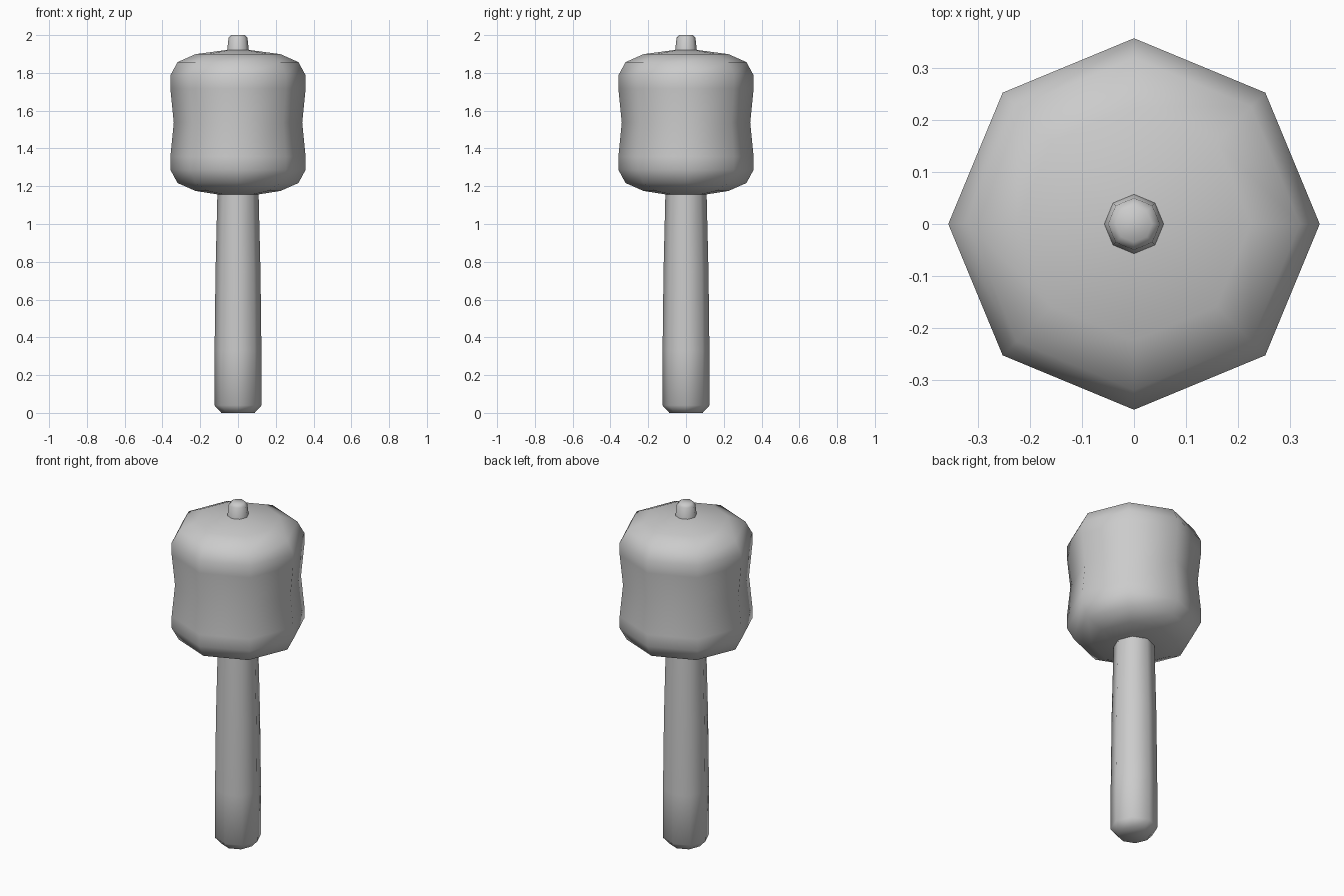
import bpy, bmesh, math

if "Cube" in bpy.data.objects:
    bpy.data.objects.remove(bpy.data.objects["Cube"])

SIDES = 8


def lathe(name, profile):
    """Turn a (radius, height) profile around z into a closed eight-sided solid."""
    bm = bmesh.new()
    rings = []
    for r, z in profile:
        rings.append([bm.verts.new((r * math.cos(2 * math.pi * i / SIDES),
                                    r * math.sin(2 * math.pi * i / SIDES), z))
                      for i in range(SIDES)])
    for low, high in zip(rings, rings[1:]):
        for i in range(SIDES):
            j = (i + 1) % SIDES
            bm.faces.new((low[i], low[j], high[j], high[i]))
    bm.faces.new(rings[0][::-1])
    bm.faces.new(rings[-1])
    mesh = bpy.data.meshes.new(name)
    bm.to_mesh(mesh)
    bm.free()
    obj = bpy.data.objects.new(name, mesh)
    bpy.context.collection.objects.link(obj)
    bpy.ops.object.select_all(action='DESELECT')
    obj.select_set(True)
    bpy.context.view_layer.objects.active = obj
    bpy.ops.object.shade_smooth_by_angle(angle=math.radians(50))
    return obj


# Tapered grip with a chamfered butt
lathe("handle", [(0.088, 0.0), (0.125, 0.04), (0.124, 0.33), (0.119, 0.75),
                 (0.109, 1.165)])

# Rounded head, slightly pinched at mid height
half = [(0.11, 0.38), (0.225, 0.362), (0.32, 0.32), (0.358, 0.25), (0.358, 0.18)]
lower = [(r, 1.537 - h) for r, h in half]
upper = [(r, 1.537 + h) for r, h in half[1:]][::-1]
lathe("head", lower + [(0.34, 1.537)] + upper + [(0.055, 1.922)])

# Small peg on top
lathe("top_peg", [(0.058, 1.915), (0.05, 1.985), (0.035, 2.0)])
